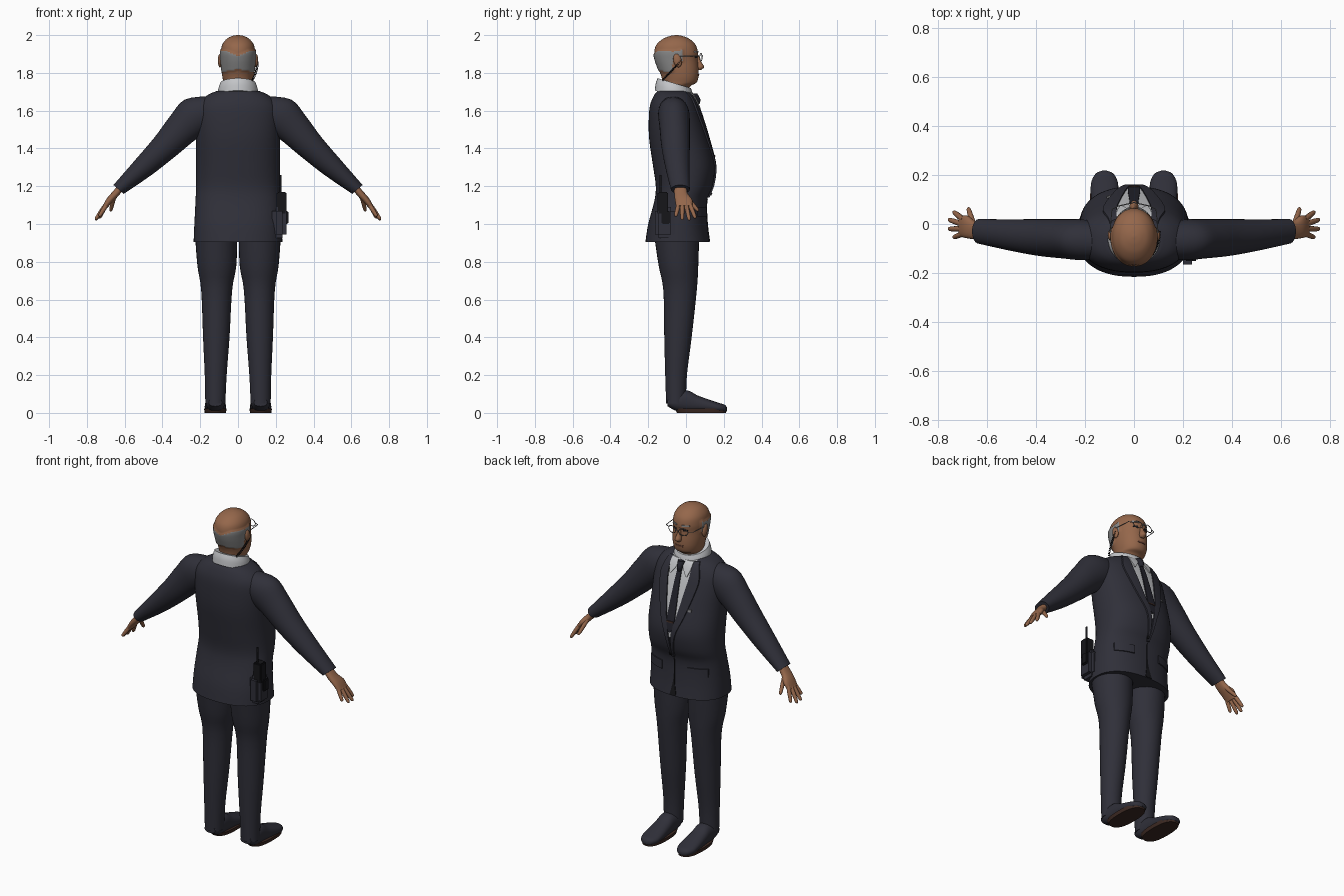
import bpy, bmesh, math
from mathutils import Vector
from mathutils.bvhtree import BVHTree

cube = bpy.data.objects.get("Cube")
if cube:
    bpy.data.objects.remove(cube)


def material(name, r, g, b):
    m = bpy.data.materials.new(name)
    m.use_nodes = True
    m.diffuse_color = (r, g, b, 1)
    m.node_tree.nodes["Principled BSDF"].inputs["Base Color"].default_value = (r, g, b, 1)
    return m


SUIT = material("suit navy", .029, .029, .041)
SKIN = material("skin", .30, .135, .07)
HAIR = material("hair grey", .24, .24, .24)
SHIRT = material("shirt white", .55, .56, .58)
TIE = material("tie dark", .016, .016, .024)
BLACK = material("black", .008, .008, .01)
SOLE = material("sole brown", .045, .022, .016)
METAL = material("metal grey", .2, .2, .21)
LIP = material("lip brown", .17, .065, .04)

X, Y, Z = Vector((1, 0, 0)), Vector((0, 1, 0)), Vector((0, 0, 1))


def finish(name, bm, mat, mirror=False, angle=45):
    """Turn a bmesh into a smooth object, mirrored across x if asked."""
    bmesh.ops.recalc_face_normals(bm, faces=bm.faces)
    me = bpy.data.meshes.new(name)
    bm.to_mesh(me)
    me.materials.append(mat)
    me.shade_smooth()
    me.set_sharp_from_angle(angle=math.radians(angle))
    ob = bpy.data.objects.new(name, me)
    bpy.context.collection.objects.link(ob)
    if mirror:
        ob.modifiers.new("Mirror", 'MIRROR').use_mirror_merge = False
    return ob


def smooth_path(pts, k):
    """Catmull-Rom points through stations of any size."""
    out = []
    for i in range(len(pts) - 1):
        a, b, c, d = pts[max(i - 1, 0)], pts[i], pts[i + 1], pts[min(i + 2, len(pts) - 1)]
        for j in range(k):
            t = j / k
            out.append([q + .5 * t * (r - p + t * (2 * p - 5 * q + 4 * r - s + t * (3 * (q - r) + s - p)))
                        for p, q, r, s in zip(a, b, c, d)])
    return out + [list(pts[-1])]


def add_loft(bm, stations, u=X, v=Y, n=32, k=4, power=2.0):
    """Skin superellipse rings: station = centre x, y, z, radius u, radius v."""
    rings = []
    for x, y, z, ru, rv in smooth_path(stations, k):
        ring = []
        for i in range(n):
            a = math.tau * i / n
            c, s = math.cos(a), math.sin(a)
            c, s = (math.copysign(abs(w) ** (2 / power), w) for w in (c, s))
            ring.append(bm.verts.new(Vector((x, y, z)) + u * c * max(ru, .001) + v * s * max(rv, .001)))
        rings.append(ring)
    for a, b in zip(rings, rings[1:]):
        for i in range(n):
            j = (i + 1) % n
            bm.faces.new((a[i], a[j], b[j], b[i]))
    bm.faces.new(rings[0])
    bm.faces.new(rings[-1])


def loft(name, stations, mat, mirror=False, **kw):
    bm = bmesh.new()
    add_loft(bm, stations, **kw)
    ob = finish(name, bm, mat, mirror)
    return ob, BVHTree.FromBMesh(bm)


def slab(z, rx, front, back, cx=0):
    """Horizontal station from half width and front and back depth."""
    return (cx, (front + back) / 2, z, rx, (front - back) / 2)


def panel(name, tree, rows, mat, lift=.004, mirror=False, cols=8, thick=.008):
    """Thin plate laid on the front of a surface; row = z, x start, x end."""
    bm = bmesh.new()
    grid, y = [], 0
    for z, x0, x1 in smooth_path(rows, 4):
        line = []
        for i in range(cols + 1):
            x = x0 + (x1 - x0) * i / cols
            hit = tree.ray_cast(Vector((x, 1, z)), -Y)[0]
            y = hit.y if hit else y
            line.append(bm.verts.new((x, y + lift, z)))
        grid.append(line)
    for a, b in zip(grid, grid[1:]):
        for i in range(cols):
            bm.faces.new((a[i], a[i + 1], b[i + 1], b[i]))
    back = bmesh.ops.extrude_face_region(bm, geom=bm.faces[:])
    for g in back["geom"]:
        if isinstance(g, bmesh.types.BMVert):
            g.co.y -= thick
    return finish(name, bm, mat, mirror, 30)


def tube(name, pts, radius, mat, closed=False, mirror=False):
    cu = bpy.data.curves.new(name, 'CURVE')
    cu.dimensions = '3D'
    cu.bevel_depth, cu.bevel_resolution, cu.use_fill_caps = radius, 1, True
    sp = cu.splines.new('POLY')
    sp.points.add(len(pts) - 1)
    for p, co in zip(sp.points, pts):
        p.co = (*co, 1)
    sp.use_cyclic_u = closed
    cu.materials.append(mat)
    ob = bpy.data.objects.new(name, cu)
    bpy.context.collection.objects.link(ob)
    if mirror:
        ob.modifiers.new("Mirror", 'MIRROR').use_mirror_merge = False
    return ob


def box(name, lo, hi, mat, bevel=.006):
    bm = bmesh.new()
    bmesh.ops.create_cube(bm, size=1)
    for v in bm.verts:
        v.co = [a + (b - a) * (c + .5) for a, b, c in zip(lo, hi, v.co)]
    bmesh.ops.bevel(bm, geom=bm.edges[:], offset=bevel, segments=2, affect='EDGES')
    return finish(name, bm, mat)


# Jacket body, sleeves and trousers
jacket, torso = loft("jacket", [
    slab(.905, .235, .125, -.215), slab(1.0, .231, .113, -.2), slab(1.12, .225, .11, -.168),
    slab(1.2, .222, .14, -.16), slab(1.31, .222, .152, -.175), slab(1.45, .222, .118, -.195),
    slab(1.56, .222, .085, -.197), slab(1.63, .21, .06, -.19), slab(1.68, .165, .035, -.17),
    slab(1.705, .11, .01, -.15)], SUIT, n=64, power=2.3)
loft("sleeves", [
    (.1, -.07, 1.635, .06, .065), (.2, -.065, 1.588, .082, .108), (.29, -.06, 1.51, .08, .092),
    (.385, -.055, 1.41, .075, .075), (.5, -.045, 1.3, .064, .059), (.632, -.03, 1.183, .05, .036)],
    SUIT, True, u=Y, v=Vector((.76, 0, .65)))
loft("trousers", [
    slab(.95, .112, .07, -.17, .116), slab(.78, .103, .065, -.145, .112),
    slab(.65, .082, .057, -.12, .113), slab(.4, .07, .03, -.115, .115),
    slab(.2, .058, .005, -.11, .118), slab(.05, .053, .0, -.105, .12)], SUIT, True)

# Shoes and soles
loft("shoes", [
    (.12, -.098, .055, .035, .02), (.12, -.05, .06, .05, .05), (.12, .01, .06, .05, .058),
    (.12, .06, .048, .052, .045), (.12, .12, .037, .056, .034), (.12, .17, .028, .054, .026),
    (.12, .205, .024, .036, .019), (.12, .217, .02, .01, .008)], SUIT, True, u=X, v=Z, power=2.3)
loft("soles", [slab(0, .056, .212, -.048, .12), slab(.022, .06, .216, -.06, .12)],
     SOLE, True, k=1, power=2.5)

# Shirt front, collar, tie and lapels
panel("shirt_front", torso, [(1.7, -.08, .08), (1.6, -.078, .078), (1.45, -.05, .05), (1.27, -.01, .01)],
      SHIRT, .003)
panel("lapels", torso, [(1.695, .07, .098), (1.62, .07, .125), (1.55, .06, .12), (1.4, .034, .078),
                        (1.28, .008, .032), (1.14, 0, .008)], SUIT, .009, True, thick=.01)
panel("tie", torso, [(1.67, -.012, .012), (1.55, -.018, .018), (1.36, -.025, .025), (1.3, -.006, .006)],
      TIE, .009)
panel("tie_clip", torso, [(1.365, -.022, .022), (1.357, -.022, .022)], SOLE, .013, thick=.006)
panel("collar_points", torso, [(1.695, .008, .07), (1.66, .02, .07), (1.615, .05, .056)], SHIRT, .012, True)
loft("tie_knot", [slab(1.635, .012, .072, .045), slab(1.66, .018, .076, .03),
                  slab(1.69, .022, .06, .015)], TIE, n=16)
collar, _ = loft("collar", [slab(1.675, .108, .04, -.165), slab(1.715, .104, .036, -.16),
                            slab(1.745, .094, .026, -.15)], SHIRT, n=40)
for vert in collar.data.vertices:
    vert.co.z -= .3 * (vert.co.y + .06)

# Jacket details: pockets, front split, button, pin
panel("pocket_flaps", torso, [(1.09, .085, .19), (1.04, .085, .19)], SUIT, .007, True)
panel("front_split", torso, [(1.13, -.002, .002), (1.0, -.004, .004), (.908, -.022, .022)], BLACK, .003, thick=.005)
panel("button", torso, [(1.165, .004, .016), (1.15, .004, .016)], BLACK, .014, thick=.008)
panel("chest_pin", torso, [(1.445, -.112, -.092), (1.432, -.112, -.092)], METAL, .006)

# Head with a fringe of hair
head, face = loft("head", [
    slab(1.66, .07, 0, -.125), slab(1.725, .073, .02, -.125), slab(1.748, .076, .055, -.125),
    slab(1.78, .083, .066, -.13), slab(1.82, .088, .067, -.145), slab(1.87, .09, .062, -.162),
    slab(1.91, .091, .063, -.168), slab(1.95, .083, .05, -.156), slab(1.98, .06, .018, -.122),
    slab(1.995, .031, -.018, -.085), slab(2.0, .006, -.046, -.056)], SKIN, n=72, k=6, power=2.1)
head.data.materials.append(HAIR)
hair_verts = set()
for f in head.data.polygons:
    c = f.center
    side = min(1, abs(c.x) / .06)
    nape = c.y < -.07 and 1.82 - .012 * side < c.z < 1.888 + .03 * side
    temple = -.08 < c.y < -.02 and 1.86 < c.z < 1.925 + .3 * (c.y + .02)
    if nape or temple:
        f.material_index = 1
        hair_verts.update(f.vertices)
for i in hair_verts:
    co = head.data.vertices[i].co
    co += Vector((co.x, co.y + .05, 0)).normalized() * .005

# Face features
loft("nose", [slab(1.895, .007, .066, .05), slab(1.86, .011, .08, .05), slab(1.832, .018, .096, .05),
              slab(1.816, .012, .08, .05)], SKIN, n=16)
panel("mouth", face, [(1.793, -.026, .026), (1.784, -.024, .024)], LIP, .003)
panel("eyes", face, [(1.888, .022, .046), (1.878, .022, .046)], BLACK, .002, True)
panel("eyebrows", face, [(1.915, .016, .054), (1.907, .016, .056)], HAIR, .005, True)
bm = bmesh.new()
bmesh.ops.create_uvsphere(bm, u_segments=16, v_segments=10, radius=1)
for v in bm.verts:
    v.co = (.095 + v.co.x * .012, -.045 + v.co.y * .022 + v.co.z * -.006, 1.865 + v.co.z * .036)
finish("ears", bm, SKIN, True)

# Glasses and earpiece
ring = [math.tau * i / 24 for i in range(24)]
tube("glasses_rims", [(.037 + .027 * math.cos(a), .079 - .006 * math.cos(a), 1.883 + .02 * math.sin(a))
                      for a in ring], .0022, METAL, True, True)
tube("glasses_arms", [(.064, .073, 1.888), (.09, .06, 1.89), (.098, -.04, 1.89)], .0022, METAL, mirror=True)
tube("glasses_bridge", [(-.011, .084, 1.886), (0, .088, 1.89), (.011, .084, 1.886)], .0022, METAL)
coil = []
for i in range(121):
    t, a = i / 120, i * .8
    coil.append((.103 + .03 * t * (1 - t) - .028 * t + .005 * math.cos(a), -.03 - .095 * t,
                 1.86 - .1 * t + .005 * math.sin(a)))
tube("earpiece_cord", coil, .0018, BLACK)

# Hands: palm, fingers and thumb
across = Vector((.8, 0, .6))
bm = bmesh.new()
add_loft(bm, [(.62, -.03, 1.195, .032, .018), (.65, -.026, 1.158, .036, .019),
              (.68, -.012, 1.125, .046, .018), (.705, -.01, 1.09, .042, .013)], u=Y, v=across, n=20, power=2.4)
digits = [((.7, .022, 1.1), (.735, .05, 1.03)), ((.703, .001, 1.098), (.755, .018, 1.02)),
          ((.703, -.02, 1.098), (.755, -.02, 1.022)), ((.697, -.04, 1.1), (.735, -.055, 1.04)),
          ((.655, .0, 1.145), (.675, .066, 1.068))]
for base, tip in digits:
    p, q = Vector(base), Vector(tip)
    d = (q - p).normalized()
    u = d.cross(across).normalized()
    add_loft(bm, [(*p.lerp(q, t), r, r) for t, r in
                  ((-.15, .011), (.3, .0115), (.75, .010), (.94, .0075), (1, .002))],
             u=u, v=d.cross(u), n=12, k=3)
finish("hands", bm, SKIN, True)

# Radio and holster on the belt
box("holster", (.18, -.165, .925), (.256, -.06, 1.09), SUIT, .02)
box("radio", (.205, -.15, 1.05), (.258, -.095, 1.17), BLACK)
box("radio_clip", (.24, -.13, 1.0), (.268, -.085, 1.07), BLACK)
tube("radio_antenna", [(.225, -.135, 1.15), (.225, -.135, 1.26)], .006, BLACK)
